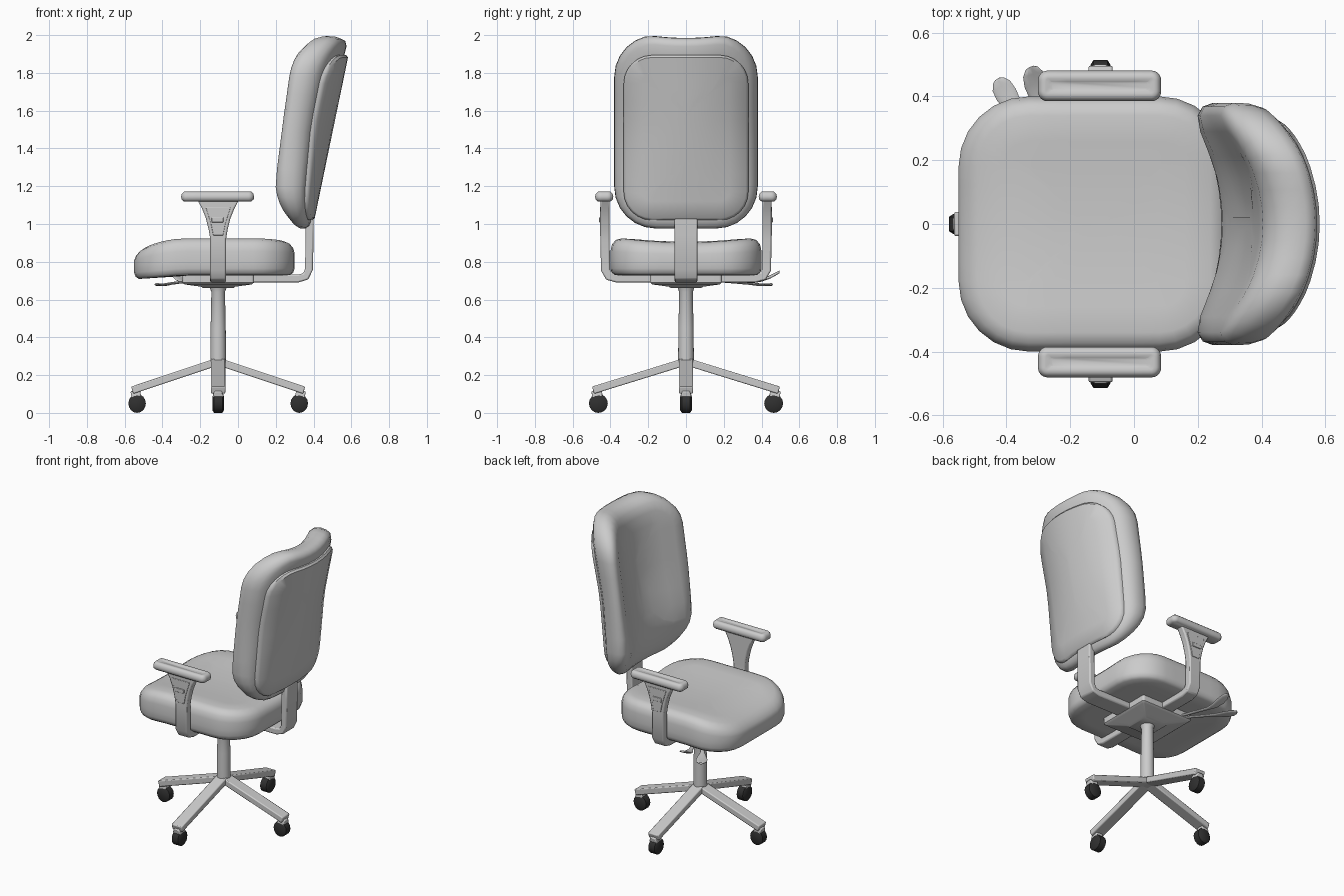
import bpy, bmesh, math
from mathutils import Vector

if "Cube" in bpy.data.objects:
    bpy.data.objects.remove(bpy.data.objects["Cube"])

CX = -0.105  # column axis
dark = bpy.data.materials.new("dark_rubber")
dark.diffuse_color = (0.03, 0.03, 0.03, 1)
dark.use_nodes = True
dark.node_tree.nodes["Principled BSDF"].inputs["Base Color"].default_value = dark.diffuse_color


def clamp(t):
    return min(max(t, 0), 1)


def finish(name, bm, bevel=0.0, mat=None, angle=40):
    bmesh.ops.recalc_face_normals(bm, faces=bm.faces)
    me = bpy.data.meshes.new(name)
    bm.to_mesh(me)
    bm.free()
    ob = bpy.data.objects.new(name, me)
    bpy.context.collection.objects.link(ob)
    if mat:
        me.materials.append(mat)
    if bevel:
        m = ob.modifiers.new("bevel", 'BEVEL')
        m.width, m.segments, m.limit_method = bevel, 2, 'ANGLE'
        m.angle_limit = math.radians(40)
    bpy.ops.object.select_all(action='DESELECT')
    ob.select_set(True)
    bpy.context.view_layer.objects.active = ob
    bpy.ops.object.shade_smooth_by_angle(angle=math.radians(angle))
    return ob


def loft(name, rings, **kw):
    """Skin equal-length rings of points and cap both ends."""
    bm = bmesh.new()
    rs = [[bm.verts.new(p) for p in r] for r in rings]
    for a, b in zip(rs, rs[1:]):
        for i in range(len(a)):
            j = (i + 1) % len(a)
            bm.faces.new((a[i], a[j], b[j], b[i]))
    bm.faces.new(rs[0])
    bm.faces.new(rs[-1])
    return finish(name, bm, **kw)


def rounded_rect(ha, hb, r, seg=6, side=6):
    r = max(min(r, ha, hb), 0.008)
    ha, hb = max(ha, r + 0.004), max(hb, r + 0.004)
    corners = []
    for k, (sa, sb) in enumerate(((1, 1), (-1, 1), (-1, -1), (1, -1))):
        corners.append([(sa * (ha - r) + r * math.cos(t), sb * (hb - r) + r * math.sin(t))
                        for t in [(k + i / seg) * math.pi / 2 for i in range(seg + 1)]])
    pts = []
    for k in range(4):
        p, q = corners[k][-1], corners[(k + 1) % 4][0]
        pts += corners[k]
        pts += [(p[0] + (q[0] - p[0]) * i / side, p[1] + (q[1] - p[1]) * i / side)
                for i in range(1, side)]
    return pts


def pillow(name, ha, hb, r, levels, place, **kw):
    """Rounded slab: levels are (inset, depth); place maps (a, b, depth) to xyz."""
    return loft(name, [[place(a, b, d) for a, b in rounded_rect(ha - i, hb - i, r - i)]
                       for i, d in levels], **kw)


def strip(name, path, thick, place, **kw):
    """Flat bar along a path of (u, z, half_width); place maps (u, v, z) to xyz."""
    rings = []
    for i, (u, z, w) in enumerate(path):
        a, b = path[max(i - 1, 0)], path[min(i + 1, len(path) - 1)]
        t = Vector((b[0] - a[0], b[1] - a[1])).normalized()
        nu, nz = -t.y * thick / 2, t.x * thick / 2
        rings.append([place(u + s * nu, v, z + s * nz)
                      for s, v in ((1, -w), (1, w), (-1, w), (-1, -w))])
    return loft(name, rings, **kw)


def box(name, loc, size, bevel=0.005):
    bm = bmesh.new()
    bmesh.ops.create_cube(bm, size=1)
    for v in bm.verts:
        v.co = Vector([v.co[i] * size[i] + loc[i] for i in range(3)])
    return finish(name, bm, bevel)


# seat cushion with waterfall front edge and shallow saddle
def seat_place(a, b, z):
    x = a - 0.125
    f = clamp((-0.30 - x) / 0.25)
    top = clamp((z - 0.80) / 0.1)
    z += top * (0.03 * ((b / 0.4) ** 2 - 1) + 0.012 - 0.03 * f * f) - 0.022 * f
    return (x, b, z)


pillow("seat_cushion", 0.425, 0.40, 0.22,
       [(0.3, 0.727), (0.10, 0.727), (0.025, 0.729), (0.008, 0.742), (0, 0.765), (0, 0.80), (0, 0.85),
        (0.008, 0.882), (0.027, 0.907), (0.06, 0.92), (0.14, 0.924), (0.22, 0.924), (0.30, 0.924),
        (0.38, 0.924)], seat_place, angle=60)


# backrest: leaning, and wrapping round the sitter more strongly toward the top
def back_place(zc, cushion):
    def place(y, h, d):
        z = zc + h
        wrap = 0.04 + 0.06 * clamp((z - 1.02) / 0.5)
        x = 0.40 + 0.207 * (z - 1.02) + d - wrap * (y / 0.33) ** 2
        if cushion:
            front = clamp(-d / 0.17)
            x += front * (0.02 * max(1 - (y / 0.3) ** 2, 0) - 0.014 * math.exp(-((z - 1.25) / 0.2) ** 2)
                          - 0.03 * clamp((z - 1.5) / 0.4) + 0.07 * clamp((1.2 - z) / 0.22) ** 1.5)
            z -= 0.015 * max(1 - (y / 0.2) ** 2, 0) * clamp((z - 1.6) / 0.35)
        return (x, y, z)
    return place


pillow("back_cushion", 0.38, 0.512, 0.22,
       [(0.3, -0.02), (0.2, -0.02), (0.10, -0.02), (0.045, -0.018), (0.015, -0.03), (0.002, -0.06), (0, -0.10),
        (0.012, -0.135), (0.04, -0.160), (0.09, -0.170), (0.17, -0.170), (0.24, -0.170), (0.31, -0.170),
        (0.36, -0.170)], back_place(1.488, True), angle=60)
pillow("back_shell", 0.33, 0.437, 0.15,
       [(0.02, -0.045), (0, -0.035), (0, -0.008), (0.012, 0.004), (0.1, 0.004), (0.18, 0.004), (0.25, 0.004),
        (0.32, 0.004)], back_place(1.457, False))

# bent bar joining the back to the mechanism
strip("back_support", [(-0.05, 0.712, 0.06), (0.32, 0.712, 0.06), (0.358, 0.722, 0.06), (0.376, 0.76, 0.06),
                       (0.379, 0.95, 0.06), (0.38, 1.03, 0.06)], 0.042,
      lambda u, v, z: (u, v, z), bevel=0.008)

# mechanism plate with tapered underside
pillow("mechanism_plate", 0.19, 0.19, 0.015,
       [(0.11, 0.66), (0.10, 0.668), (0.012, 0.68), (0, 0.69), (0, 0.728)],
       lambda a, b, z: (CX + a, b, z))

# gas column
loft("column", [[(CX + r * math.cos(k * math.pi / 10), r * math.sin(k * math.pi / 10), z) for k in range(20)]
                for r, z in ((0.042, 0.245), (0.04, 0.45), (0.036, 0.64), (0.045, 0.665))])

# armrests
for s, side in ((-1, "right"), (1, "left")):
    w = 0.042
    put = lambda u, v, z, s=s: (CX + v, s * u, z)
    strip(side + "_arm_post",
          [(0.1, 0.715, w), (0.37, 0.715, w), (0.408, 0.724, w), (0.427, 0.757, w), (0.428, 0.92, w),
           (0.428, 0.97, 0.05), (0.428, 1.03, 0.065), (0.428, 1.08, 0.085), (0.428, 1.125, 0.108)],
          0.048, put, bevel=0.008)
    strip(side + "_arm_panel", [(0.451, 0.94, 0.026), (0.451, 1.0, 0.038), (0.451, 1.09, 0.066)],
          0.008, put, bevel=0.002)
    box(side + "_arm_button", (CX - 0.003, s * 0.455, 1.022), (0.062, 0.010, 0.026), 0.003)
    pillow(side + "_arm_pad", 0.193, 0.048, 0.03,
           [(0.014, 1.12), (0.002, 1.13), (0, 1.145), (0.004, 1.161), (0.015, 1.171), (0.025, 1.17),
            (0.035, 1.168), (0.042, 1.167)],
           lambda a, b, z, s=s: (CX - 0.003 + a, s * 0.433 + b, z), angle=60)

# adjustment levers: thin stems ending in flat rounded paddles
for name, pts in (("tilt_lever", [(-0.24, 0.16, 0.70), (-0.355, 0.335, 0.685), (-0.38, 0.375, 0.68),
                                  (-0.40, 0.405, 0.678), (-0.416, 0.433, 0.678), (-0.426, 0.449, 0.68),
                                  (-0.429, 0.455, 0.68)]),
                  ("height_lever", [(-0.22, 0.17, 0.70), (-0.285, 0.36, 0.695), (-0.30, 0.40, 0.702),
                                    (-0.31, 0.44, 0.717), (-0.317, 0.47, 0.733), (-0.321, 0.488, 0.743),
                                    (-0.322, 0.494, 0.746)])):
    ps = [Vector(p) for p in pts]
    across = (ps[-1] - ps[0]).cross(Vector((0, 0, 1))).normalized()
    loft(name, [[p + across * math.cos(t) * w + Vector((0, 0, math.sin(t) * 0.007))
                 for t in [k * math.pi / 6 for k in range(12)]]
                for p, w in zip(ps, (0.01, 0.014, 0.028, 0.035, 0.032, 0.02, 0.008))], angle=60)

# four-legged base with casters
for k in range(4):
    c, s = round(math.cos(k * math.pi / 2)), round(math.sin(k * math.pi / 2))
    g = 0.925 if s == 0 else 1.0

    def leg_place(u, v, z, c=c, s=s, g=g):
        return (CX + c * u * g - s * v, s * u * g + c * v, z)

    n = str(k + 1)
    strip("base_leg_" + n, [(0, 0.272, 0.038), (0.492, 0.120, 0.038)], 0.04, leg_place, bevel=0.006)
    strip("caster_fork_" + n, [(0.475, 0.12, 0.018), (0.47, 0.095, 0.028), (0.468, 0.062, 0.022)],
          0.055, leg_place, bevel=0.006)
    # wheel, axis across the leg
    loft("caster_wheel_" + n,
         [[leg_place(0.464 + r * math.cos(t), v, 0.05 + r * math.sin(t))
           for t in [i * math.pi / 8 for i in range(16)]]
          for v, r in ((-0.031, 0.036), (-0.022, 0.05), (0.022, 0.05), (0.031, 0.036))], mat=dark)
